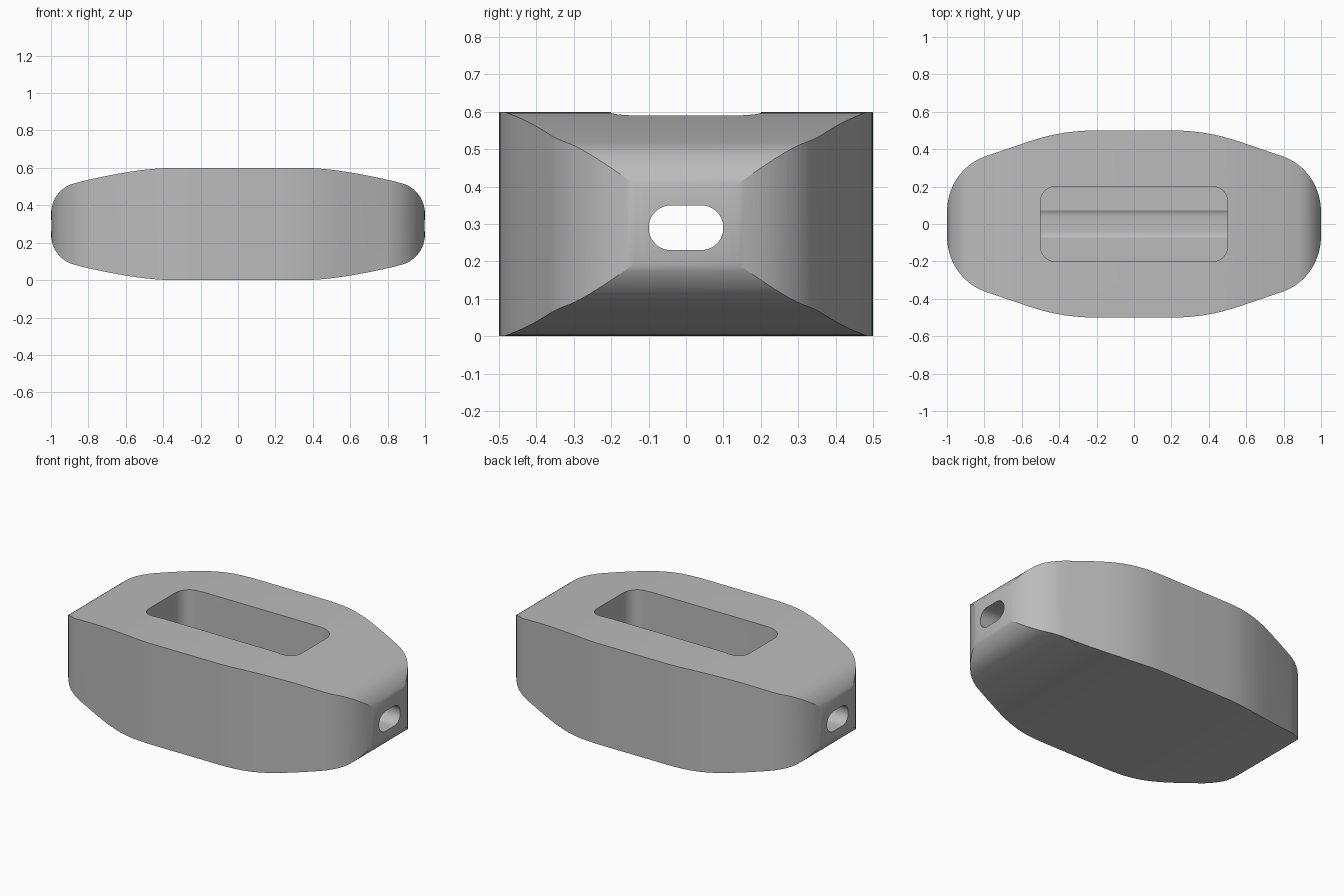
import bpy, bmesh, math
from mathutils import Vector
from mathutils.geometry import interpolate_bezier

if "Cube" in bpy.data.objects:
    bpy.data.objects.remove(bpy.data.objects["Cube"])

grey = bpy.data.materials.new("plain grey")
grey.use_nodes = True
colour = (0.5, 0.5, 0.5, 1)
grey.diffuse_color = colour
grey.node_tree.nodes["Principled BSDF"].inputs["Base Color"].default_value = colour


def mirrored(quarter):
    """Turn a first-quadrant outline into a full closed one."""
    q = [Vector(p) for p in quarter]
    half = q + [Vector((p.x, -p.y)) for p in reversed(q)]
    return half + [Vector((-p.x, p.y)) for p in reversed(half)]


def hull_quarter(shoulder, tip):
    """Sample two bezier arcs joined by a straight run."""
    pts = []
    for arc in (shoulder, tip):
        pts += interpolate_bezier(*[Vector(p) for p in arc], 16)
    return pts


def rounded_rect(w, h, r, steps=12):
    """First-quadrant points of a rounded rectangle."""
    angles = [math.pi / 2 * (1 - i / steps) for i in range(steps + 1)]
    pts = [(w - r + r * math.cos(a), h - r + r * math.sin(a)) for a in angles]
    return pts[:-1] + [(w, h - r)] if h > r else pts[:-1]


def prism(name, outline, place, depth):
    """Extrude an outline; place maps its 2D points into space."""
    bm = bmesh.new()
    face = bm.faces.new([bm.verts.new(place(p)) for p in outline])
    extruded = bmesh.ops.extrude_face_region(bm, geom=[face])["geom"]
    bmesh.ops.translate(bm, vec=depth,
                        verts=[v for v in extruded if isinstance(v, bmesh.types.BMVert)])
    bmesh.ops.remove_doubles(bm, verts=bm.verts, dist=1e-5)
    bmesh.ops.recalc_face_normals(bm, faces=bm.faces)
    mesh = bpy.data.meshes.new(name)
    bm.to_mesh(mesh)
    bm.free()
    mesh.materials.append(grey)
    obj = bpy.data.objects.new(name, mesh)
    bpy.context.collection.objects.link(obj)
    return obj


def combine(target, cutter, operation):
    mod = target.modifiers.new(operation.title(), "BOOLEAN")
    mod.object, mod.operation, mod.solver = cutter, operation, "EXACT"
    bpy.context.view_layer.objects.active = target
    bpy.ops.object.modifier_apply(modifier=mod.name)
    bpy.data.objects.remove(cutter)


# Body: plan outline crossed with side outline
plan = hull_quarter([(0.2, 0.5), (0.36, 0.5), (0.47, 0.472), (0.58, 0.435)],
                    [(0.8, 0.36), (0.93, 0.31), (1, 0.19), (1, 0.06)])
side = hull_quarter([(0.34, 0.3), (0.5, 0.3), (0.67, 0.265), (0.82, 0.232)],
                    [(0.87, 0.219), (0.95, 0.2), (1, 0.13), (1, 0.05)])
body = prism("body", mirrored(plan), lambda p: (p.x, p.y, -0.1), (0, 0, 0.8))
side_cut = prism("side_cutter", mirrored(side), lambda p: (p.x, -0.7, p.y + 0.3), (0, 1.4, 0))
combine(body, side_cut, "INTERSECT")

# Open pocket in the top
pocket = prism("pocket_cutter", mirrored(rounded_rect(0.5, 0.2, 0.08)),
               lambda p: (p.x, p.y, 0.24), (0, 0, 0.6))
combine(body, pocket, "DIFFERENCE")

# Slot running from end to end
slot = prism("slot_cutter", mirrored(rounded_rect(0.1, 0.06, 0.06)),
             lambda p: (-1.2, p.x, p.y + 0.29), (2.4, 0, 0))
combine(body, slot, "DIFFERENCE")

# Smooth curves with crisp edges
bpy.ops.object.select_all(action="DESELECT")
body.select_set(True)
bpy.context.view_layer.objects.active = body
bpy.ops.object.shade_smooth_by_angle(angle=math.radians(25))
